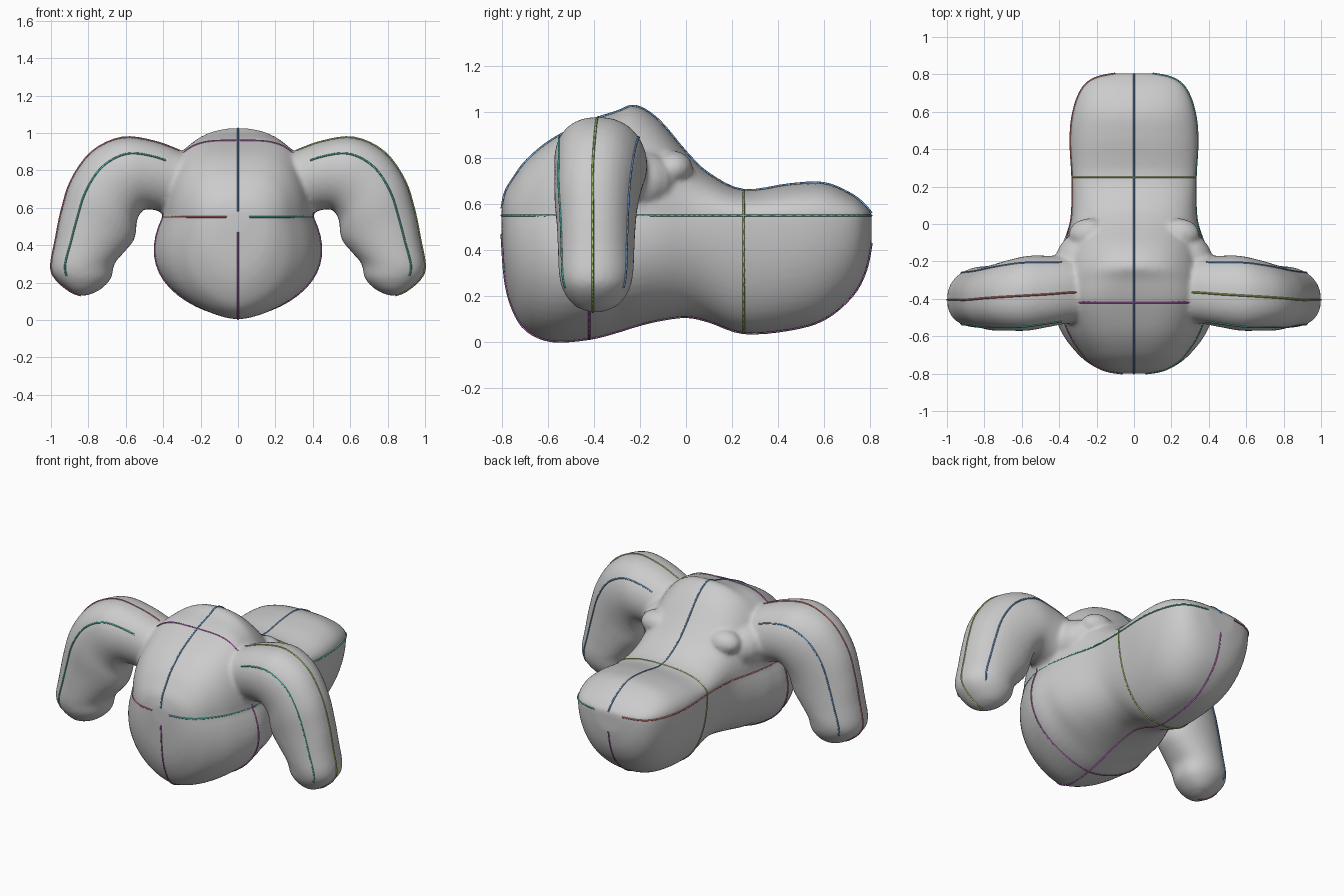
import bpy, bmesh, math
from mathutils import Vector

if "Cube" in bpy.data.objects:
    bpy.data.objects.remove(bpy.data.objects["Cube"])

SEAM = 0.55

# Body stations: y, top z, bottom z, half width at seam, lower bulge, top power, low power
BODY = [
    (-.80, .58, .47, .06, .00, .8, 1.2), (-.785, .65, .27, .15, .03, .75, 1.4),
    (-.75, .71, .14, .22, .05, .7, 1.5), (-.69, .79, .05, .28, .08, .65, 1.6),
    (-.58, .88, .005, .35, .11, .58, 1.6), (-.42, .96, .015, .40, .13, .52, 1.6),
    (-.30, 1.0, .045, .40, .11, .65, 1.5), (-.22, 1.025, .07, .39, .09, .85, 1.2),
    (-.12, .965, .095, .37, .06, .9, 1.0), (0, .825, .11, .34, .03, .85, .9),
    (.10, .73, .09, .33, .01, .85, .9), (.25, .66, .04, .33, 0, .8, .8),
    (.45, .685, .055, .34, 0, .8, .8), (.60, .69, .10, .325, 0, .8, .8),
    (.72, .64, .20, .28, 0, .8, .8), (.78, .59, .31, .21, 0, .8, .8),
    (.805, .56, .43, .10, 0, .8, .8),
]
# Arm stations: outer x, outer z, inner x, inner z, half depth, centre y
ARM = [
    (.15, .83, .20, .54, .17, -.36), (.30, .90, .38, .57, .18, -.35), (.45, .955, .46, .59, .19, -.36),
    (.62, .975, .51, .585, .20, -.37), (.78, .90, .54, .53, .19, -.38), (.89, .75, .545, .47, .18, -.39),
    (.945, .58, .56, .42, .17, -.39), (.975, .43, .61, .36, .165, -.39), (1.0, .29, .66, .30, .16, -.39),
    (.975, .22, .68, .22, .14, -.39), (.90, .155, .74, .16, .09, -.39), (.84, .13, .81, .13, .02, -.39),
]


def spline(rows, steps):
    """Catmull-Rom through table rows."""
    out = []
    for i in range(len(rows) - 1):
        p = [rows[max(i - 1, 0)], rows[i], rows[i + 1], rows[min(i + 2, len(rows) - 1)]]
        for s in range(steps):
            t = s / steps
            out.append([0.5 * (2 * b + (c - a) * t + (2 * a - 5 * b + 4 * c - d) * t * t
                               + (3 * b - a - 3 * c + d) * t ** 3) for a, b, c, d in zip(*p)])
    return out + [list(rows[-1])]


def body_ring(row, n=64):
    y, zt, zb, w, bulge, et, el = row
    ring = []
    for k in range(n):
        a = 2 * math.pi * k / n
        c, s = math.cos(a), math.sin(a)
        if abs(c) < 1e-6:
            c = 0
        side = (c > 0) - (c < 0)
        if s >= 0:
            x, z = w * abs(c) ** et, SEAM + (zt - SEAM) * s
        else:
            x = w * abs(c) ** el + bulge * abs(2 * s * c)
            z = SEAM + (SEAM - zb) * s
        ring.append(Vector((side * x, y, z)))
    return ring


def arm_ring(row, side, n=32):
    ox, oz, ix, iz, d, cy = row
    ring = []
    for k in range(n):
        a = 2 * math.pi * k / n
        c, s = math.cos(a), math.sin(a)
        u = 0.5 + 0.5 * c
        depth = d * math.copysign(abs(s) ** 0.85, s)
        ring.append(Vector((side * (ix + (ox - ix) * u), cy - 0.015 * c + depth,
                            iz + (oz - iz) * u)))
    return ring


def loft(bm, rings):
    part = bmesh.new()
    vs = [[part.verts.new(p) for p in r] for r in rings]
    n = len(rings[0])
    for a, b in zip(vs, vs[1:]):
        for k in range(n):
            part.faces.new((a[k], a[(k + 1) % n], b[(k + 1) % n], b[k]))
    part.faces.new(vs[0])
    part.faces.new(vs[-1])
    bmesh.ops.recalc_face_normals(part, faces=part.faces)
    me = bpy.data.meshes.new("part")
    part.to_mesh(me)
    part.free()
    bm.from_mesh(me)
    bpy.data.meshes.remove(me)


def ball(bm, size, loc):
    new = bmesh.ops.create_uvsphere(bm, u_segments=20, v_segments=12, radius=1)["verts"]
    bmesh.ops.scale(bm, vec=size, verts=new)
    bmesh.ops.translate(bm, vec=loc, verts=new)


# Body, arms and side knobs gathered in one skin
bm = bmesh.new()
body_rings = [body_ring(r) for r in spline(BODY, 4)]
loft(bm, body_rings)
arms = {s: [arm_ring(r, s) for r in spline(ARM, 4)] for s in (-1, 1)}
for s, rings in arms.items():
    loft(bm, rings)
    ball(bm, (.11, .085, .075), (s * .24, -.055, .755))  # knob behind the shoulder
    ball(bm, (.15, .20, .14), (s * .28, -.24, .70))      # web between arm and flank
me = bpy.data.meshes.new("body_skin")
bm.to_mesh(me)
bm.free()
skin = bpy.data.objects.new("body_skin", me)
bpy.context.collection.objects.link(skin)
rm = skin.modifiers.new("fuse", "REMESH")
rm.mode = "VOXEL"
rm.voxel_size = 0.014
rm.use_smooth_shade = True
sm = skin.modifiers.new("soften", "SMOOTH")
sm.factor = 0.5
sm.iterations = 4

# Coloured guide lines along the surface
COLORS = [(.15, .35, .65, 1), (.65, .2, .2, 1), (.4, .6, .15, 1), (.1, .55, .45, 1), (.5, .15, .5, 1)]
mats = []
for i, c in enumerate(COLORS):
    m = bpy.data.materials.new(f"line_color_{i}")
    m.diffuse_color = c
    m.use_nodes = True
    m.node_tree.nodes["Principled BSDF"].inputs["Base Color"].default_value = m.diffuse_color
    mats.append(m)


def line(name, pts, color, closed=False):
    cu = bpy.data.curves.new(name, "CURVE")
    cu.dimensions = "3D"
    cu.bevel_depth = 0.005
    cu.bevel_resolution = 0
    sp = cu.splines.new("POLY")
    sp.points.add(len(pts) - 1)
    for q, p in zip(sp.points, pts):
        q.co = (*p, 1)
    sp.use_cyclic_u = closed
    cu.materials.append(mats[color])
    bpy.context.collection.objects.link(bpy.data.objects.new(name, cu))


line("top_center_line", [r[16] for r in body_rings], 0)
line("bottom_center_line", [r[48] for r in body_rings], 4)
line("seam_line_right", [r[0] for r in body_rings], 3)
line("seam_line_left", [r[32] for r in body_rings], 1)
line("rear_section_line", body_rings[44], 2, True)
line("front_section_line", body_rings[20], 4, True)
for s, label in ((-1, "left"), (1, "right")):
    line(f"arm_ridge_line_{label}", [r[0] for r in arms[s][4:]], 1 if s < 0 else 2)
    line(f"arm_front_line_{label}", [r[27] for r in arms[s][6:36]], 3)
    line(f"arm_back_line_{label}", [r[5] for r in arms[s][6:36]], 0)
